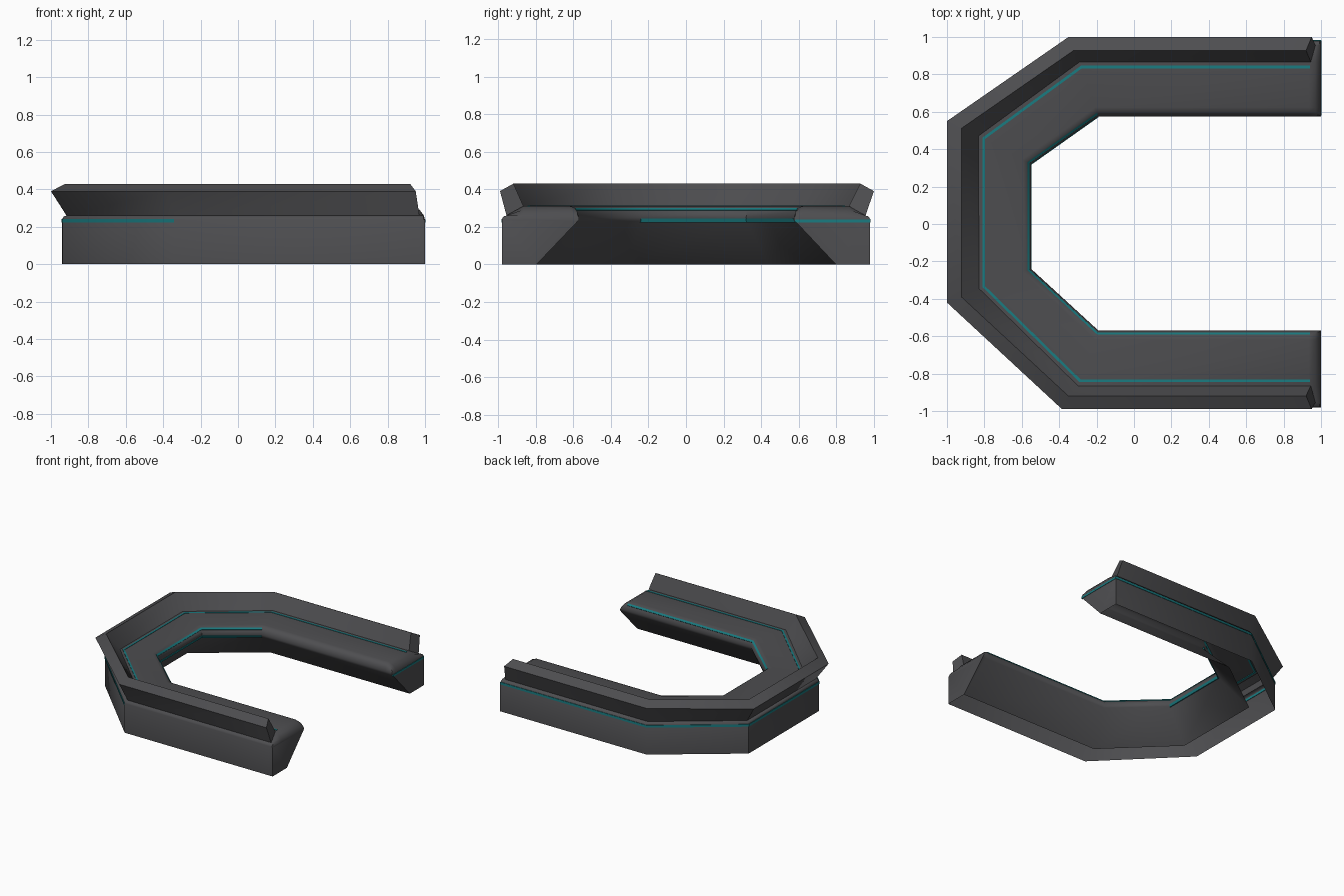
import bpy, bmesh, math

if "Cube" in bpy.data.objects:
    bpy.data.objects.remove(bpy.data.objects["Cube"])

# Plan-view paths from the back arm round to the front arm
LIP = [(.95, 1), (-.35, 1), (-1, .55), (-1, -.42), (-.385, -.99), (.95, -.99)]
BASE = [(.95, .98), (-.33, .98), (-.94, .53), (-.938, -.385), (-.342, -.98), (.95, -.98)]
INNER = [(.95, .575), (-.19, .575), (-.55, .32), (-.55, -.24), (-.19, -.57), (.95, -.57)]

dark = bpy.data.materials.new("dark_grey")
dark.diffuse_color = (.075, .075, .08, 1)
dark.use_nodes = True
dark.node_tree.nodes["Principled BSDF"].inputs["Base Color"].default_value = dark.diffuse_color
teal = bpy.data.materials.new("teal")
teal.diffuse_color = (.01, .2, .22, 1)
teal.use_nodes = True
teal.node_tree.nodes["Principled BSDF"].inputs["Base Color"].default_value = teal.diffuse_color


def point(path, i, t, z, x=None):
    (ax, ay), (bx, by) = path[i], INNER[i]
    return (ax + (bx - ax) * t if x is None else x, ay + (by - ay) * t, z)


def loft(name, rings, mat, skip=lambda ring, k: False):
    """Skin closed rings of points, leaving out skipped faces, and cap both ends."""
    bm = bmesh.new()
    rows = [[bm.verts.new(p) for p in ring] for ring in rings]
    n = len(rows[0])
    for r, (a, b) in enumerate(zip(rows, rows[1:])):
        for k in range(n):
            if not skip(r, k):
                bm.faces.new((a[k], a[(k + 1) % n], b[(k + 1) % n], b[k]))
    bm.faces.new(rows[0])
    bm.faces.new(rows[-1])
    bmesh.ops.recalc_face_normals(bm, faces=bm.faces)
    me = bpy.data.meshes.new(name)
    bm.to_mesh(me)
    bm.free()
    me.materials.append(mat)
    ob = bpy.data.objects.new(name, me)
    bpy.context.collection.objects.link(ob)
    bpy.context.view_layer.objects.active = ob
    ob.select_set(True)
    bpy.ops.object.shade_smooth_by_angle(angle=math.radians(46))
    ob.select_set(False)


def strip(name, path, section, stations, end_x=.94):
    loft(name, [[point(path, i, t, z, end_x if i in (0, 5) else None) for t, z in section]
                for i in stations], teal)


# Body: open underneath and below the lip, undercut inner wall, rolled arm tips
body = [(0, 0), (0, .24), (.02, .255), (.06, .26), (.28, .31), (.88, .31),
        (.94, .303), (.98, .282), (1, .25), (.985, .23), (.45, 0)]
tips = [(1.0, .235), (.993, .262), (.97, .292), (.935, .32)]
stations = [(0, x, c) for x, c in tips] + [(i, None, 1) for i in range(1, 5)]
stations += [(5, x, c) for x, c in reversed(tips)]
loft("body", [[point(BASE, i, t, min(z, c), x) for t, z in body] for i, x, c in stations], dark,
     lambda r, k: k == 10 or (k == 3 and 3 <= r <= 7))

# Raised flared lip around the outside: path, offset, height, tip x
lip = [(BASE, .06, .26, .97), (LIP, 0, .39, .95), (LIP, .17, .43, .92),
       (BASE, .28, .31, .945)]
loft("outer_lip", [[point(p, i, t, z, x if i in (0, 5) else None) for p, t, z, x in lip]
                   for i in range(6)], dark, lambda r, k: k == 3)

# Teal strips
strip("top_strip", BASE, [(.33, .305), (.33, .313), (.365, .313), (.365, .305)], range(6))
strip("outer_strip", BASE, [(.01, .222), (-.008, .222), (-.008, .241), (.01, .241)], range(5), 1.0)
strip("inner_strip", BASE, [(.96, .224), (.99, .224), (1.008, .243), (.97, .243)], range(1, 4))
strip("inner_edge_strip", BASE, [(.95, .294), (.95, .301), (.978, .289), (.97, .284)], range(1, 6))

# Strip across the tip of the back arm
section = [(.99, .222), (1.003, .222), (1.003, .238), (.99, .238)]
loft("tip_strip", [[(x, y, z) for x, z in section] for y in (.98, .58)], teal)
